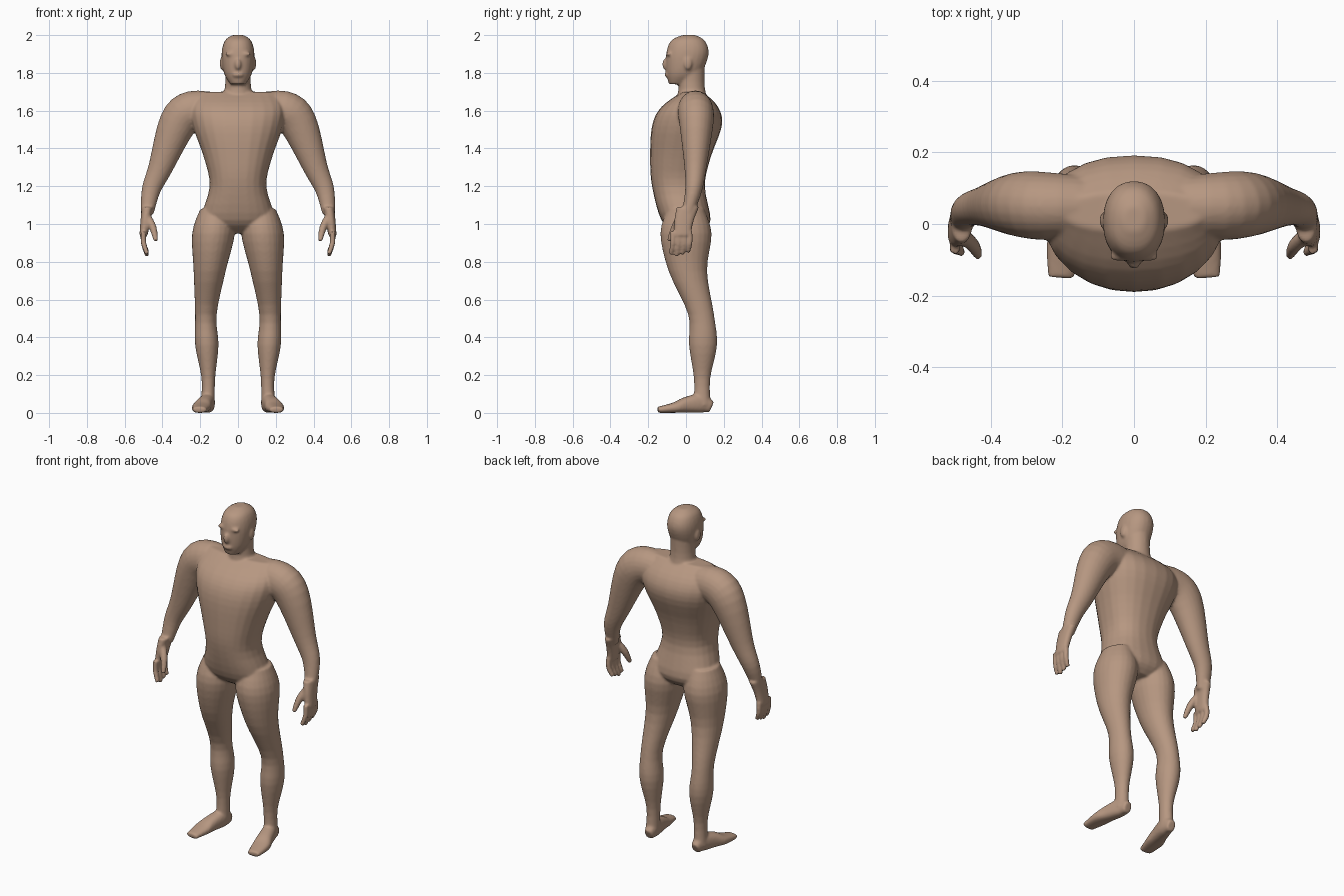
import bpy, bmesh, math
from mathutils import Matrix, Vector

cube = bpy.data.objects.get("Cube")
if cube:
    bpy.data.objects.remove(cube, do_unlink=True)

skin = bpy.data.materials.new("tan skin")
skin.use_nodes = True
skin_colour = (.47, .31, .22, 1)
skin.diffuse_color = skin_colour
skin.node_tree.nodes["Principled BSDF"].inputs["Base Color"].default_value = skin_colour

bm = bmesh.new()
side_axis, depth_axis, up_axis = Matrix.Identity(3)


def smooth_stations(stations, steps=4):
    """Pass a smooth curve through the stations, easing every value alike."""
    points = [Vector(s) for s in stations]
    points = [points[0]] + points + [points[-1]]
    result = []
    for before, start, end, after in zip(points, points[1:], points[2:], points[3:]):
        for step in range(steps):
            t = step / steps
            leave, arrive = (end - before) / 2, (after - start) / 2
            bend = start - end
            result.append(start + leave * t
                          - (bend * 3 + leave * 2 + arrive) * t ** 2
                          + (bend * 2 + leave + arrive) * t ** 3)
    return result + [points[-1]]


def signed_power(value, power):
    return math.copysign(abs(value) ** power, value)


def loft(stations, side=1, deep_axis=depth_axis, level=False, square=2, sides=24):
    """Skin rings along stations of (x, y, z, half width, half depth)."""
    stations = smooth_stations(stations)
    centres = [Vector((side * s[0], s[1], s[2])) for s in stations]
    rings = []
    for i, station in enumerate(stations):
        before = centres[max(i - 1, 0)]
        after = centres[min(i + 1, len(centres) - 1)]
        tangent = up_axis if level else (after - before).normalized()
        across = tangent.cross(deep_axis).normalized()
        deep = across.cross(tangent).normalized()
        ring = []
        for k in range(sides):
            angle = math.tau * k / sides
            width = signed_power(math.cos(angle), 2 / square) * station[3]
            depth = signed_power(math.sin(angle), 2 / square) * station[4]
            ring.append(bm.verts.new(centres[i] + across * width + deep * depth))
        rings.append(ring)
    for low, high in zip(rings, rings[1:]):
        for k in range(sides):
            n = (k + 1) % sides
            bm.faces.new((low[k], low[n], high[n], high[k]))
    bm.faces.new(rings[0])
    bm.faces.new(rings[-1])


def trunk(profile, square=2):
    """Level central form from sections of (z, half width, front y, back y)."""
    loft([(0, (front + back) / 2, z, width, (back - front) / 2)
          for z, width, front, back in profile], level=True, square=square)


def limb(path, side, depth_ratio=1, **options):
    """Rounded limb along points of (x, y, z, half width)."""
    loft([(x, y, z, width, width * depth_ratio) for x, y, z, width in path],
         side, **options)


def blob(centre, radii, side=1):
    """Small ellipsoid used for the features of the head."""
    x, y, z = centre
    place = Matrix.Translation((side * x, y, z)) @ Matrix.Diagonal((*radii, 1))
    bmesh.ops.create_uvsphere(bm, u_segments=16, v_segments=12, radius=1, matrix=place)


# Torso
trunk([(.95, .08, -.05, .08), (1.02, .19, -.13, .13), (1.2, .15, -.18, .1),
       (1.35, .18, -.19, .13), (1.52, .24, -.18, .19), (1.62, .25, -.13, .17),
       (1.7, .2, -.02, .09)], square=2.3)

# Neck
trunk([(1.6, .11, -.06, .13), (1.72, .07, -.04, .1), (1.84, .07, -.05, .1)])

# Head
trunk([(1.74, .04, -.09, 0), (1.8, .075, -.105, .08), (1.9, .087, -.105, .12),
       (1.97, .07, -.08, .1), (2, .03, -.02, .05)], square=2.2)

# Nose and lips
blob((0, -.11, 1.845), (.017, .016, .03))
blob((0, -.1, 1.79), (.03, .014, .014))

for side in (1, -1):
    # Brow and ear
    blob((.04, -.09, 1.9), (.03, .016, .01), side)
    blob((.085, .01, 1.85), (.012, .022, .035), side)

    # Arm
    limb([(.1, .05, 1.6, .09), (.24, .05, 1.6, .105), (.32, .055, 1.53, .1),
          (.41, .05, 1.3, .065), (.46, .04, 1.18, .05), (.48, .01, 1.06, .035)],
         side, depth_ratio=.9)

    # Palm
    limb([(.48, .01, 1.09, .03), (.49, -.01, 1.02, .026), (.5, -.02, .94, .022)],
         side, depth_ratio=2, level=True, square=2.4)

    # Fingers, the middle ones longest
    for index in range(4):
        y = .02 - .03 * index
        tip = .83 + .01 * abs(index - 2)
        limb([(.5, y, .96, .015), (.5, y, .9, .015), (.48, y - .01, tip, .012)],
             side, sides=12)

    # Thumb
    limb([(.48, -.03, 1.04, .02), (.45, -.06, .98, .02), (.435, -.09, .91, .012)],
         side, sides=12)

    # Leg
    limb([(.12, 0, 1.08, .08), (.13, 0, .95, .113), (.15, .01, .75, .085),
          (.17, .08, .52, .057), (.165, .09, .36, .062), (.157, .085, .18, .036),
          (.16, .085, .04, .038)], side, depth_ratio=1.2, level=True)

    # Foot, its half height equal to its centre height so it rests flat
    loft([(x, y, z, width, z) for x, y, z, width in (
        (.155, .135, .03, .025), (.16, .08, .05, .038), (.18, 0, .042, .044),
        (.195, -.06, .028, .05), (.205, -.15, .016, .036))],
         side, deep_axis=up_axis, square=2.4)

bmesh.ops.recalc_face_normals(bm, faces=bm.faces)
mesh = bpy.data.meshes.new("body")
bm.to_mesh(mesh)
bm.free()
mesh.materials.append(skin)
body = bpy.data.objects.new("body", mesh)
bpy.context.collection.objects.link(body)

# Fuse the parts into one continuous skin
fuse = body.modifiers.new("fuse", "REMESH")
fuse.mode = "VOXEL"
fuse.voxel_size = .007
fuse.use_smooth_shade = True
soften = body.modifiers.new("soften", "SMOOTH")
soften.factor = .5
soften.iterations = 6
